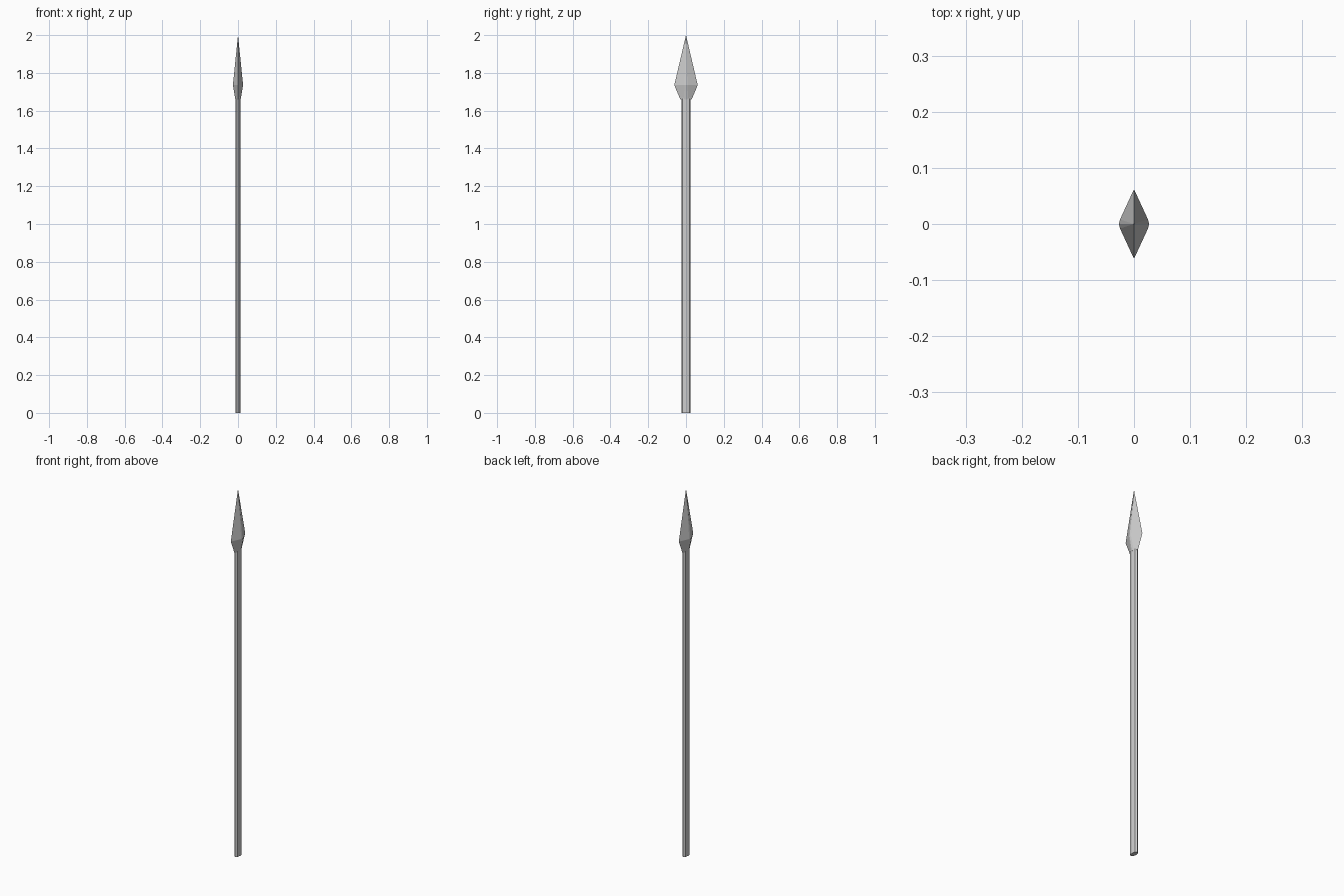
import bpy, bmesh

if "Cube" in bpy.data.objects:
    bpy.data.objects.remove(bpy.data.objects["Cube"])


def loft(name, sections, tip=None):
    """Skin a stack of equal-sided (z, outline) sections, ending flat or in a point."""
    bm = bmesh.new()
    rings = [[bm.verts.new((x, y, z)) for x, y in pts] for z, pts in sections]
    n = len(rings[0])
    for a, b in zip(rings, rings[1:]):
        for i in range(n):
            j = (i + 1) % n
            bm.faces.new((a[i], a[j], b[j], b[i]))
    bm.faces.new(rings[0][::-1])
    if tip is None:
        bm.faces.new(rings[-1])
    else:
        t = bm.verts.new(tip)
        for i in range(n):
            bm.faces.new((rings[-1][i], rings[-1][(i + 1) % n], t))
    bmesh.ops.recalc_face_normals(bm, faces=bm.faces)
    mesh = bpy.data.meshes.new(name)
    bm.to_mesh(mesh)
    bm.free()
    obj = bpy.data.objects.new(name, mesh)
    bpy.context.collection.objects.link(obj)
    return obj


def outline(rx, ry, shoulder_x, shoulder_y):
    """Flattened eight-sided cross-section."""
    return [(rx, 0), (shoulder_x, shoulder_y), (0, ry), (-shoulder_x, shoulder_y),
            (-rx, 0), (-shoulder_x, -shoulder_y), (0, -ry), (shoulder_x, -shoulder_y)]


# Straight flattened shaft
shaft = outline(0.013, 0.025, 0.0095, 0.0175)
loft("shaft", [(0, shaft), (1.67, shaft)])

# Leaf-shaped blade: narrow socket, wide shoulder, sharp point
loft("spear_head", [(1.66, outline(0.014, 0.03, 0.0105, 0.011)),
                    (1.735, outline(0.027, 0.062, 0.025, 0.008))],
     tip=(0, 0, 2.0))
